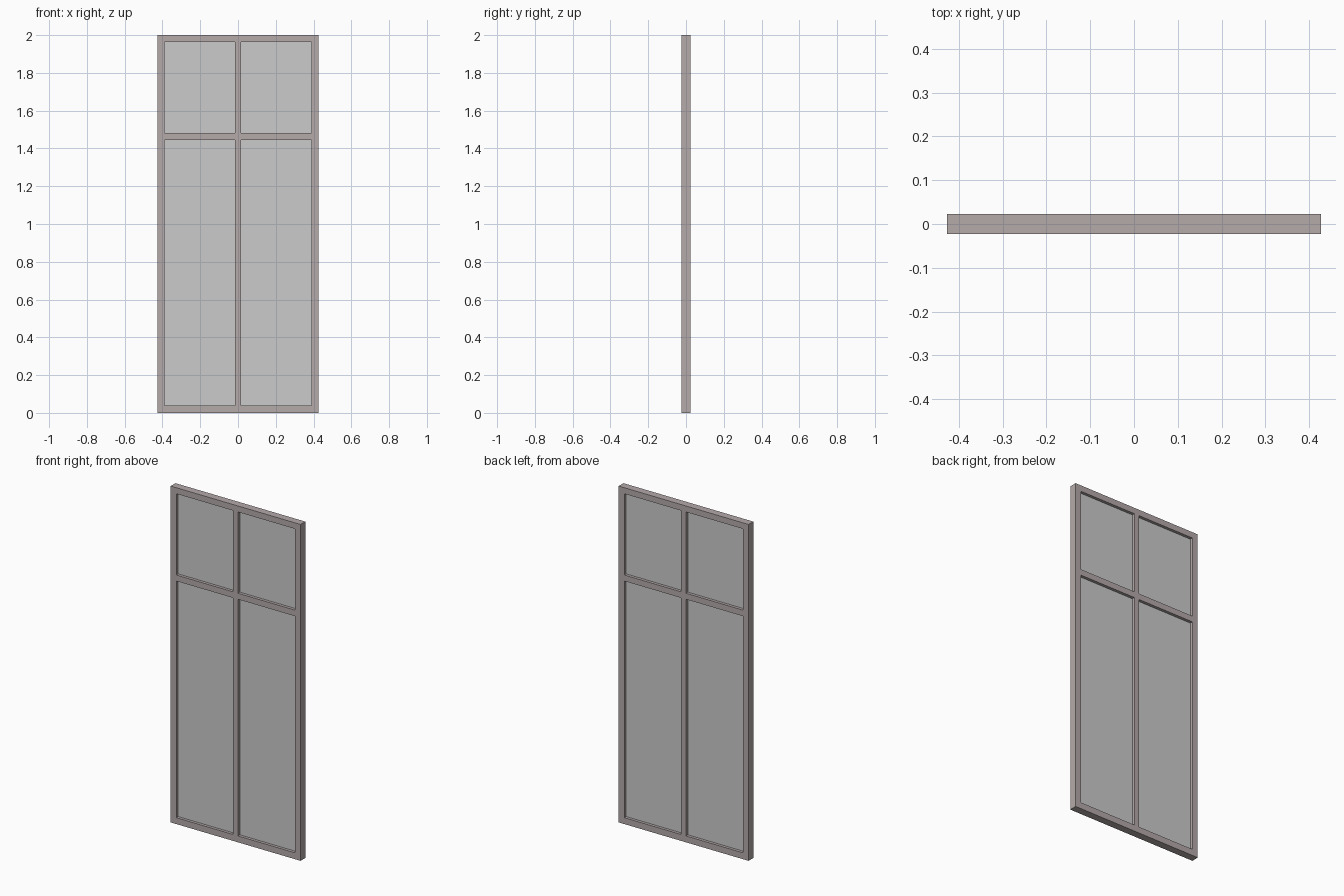
import bpy, bmesh

if "Cube" in bpy.data.objects:
    bpy.data.objects.remove(bpy.data.objects["Cube"])

W, H, D = 0.427, 2.0, 0.0225   # half width, height, half depth
XS = [-W, -0.39, -0.016, 0.016, 0.39, W]
ZS = [0.0, 0.038, 1.445, 1.481, 1.964, H]
GLASS = 0.005                  # half thickness of the panes


def finish(bm, name, color=None):
    bmesh.ops.recalc_face_normals(bm, faces=bm.faces)
    me = bpy.data.meshes.new(name)
    bm.to_mesh(me)
    bm.free()
    ob = bpy.data.objects.new(name, me)
    bpy.context.collection.objects.link(ob)
    if color:
        mat = bpy.data.materials.new(name + "_paint")
        mat.diffuse_color = color
        mat.use_nodes = True
        mat.node_tree.nodes["Principled BSDF"].inputs["Base Color"].default_value = mat.diffuse_color
        me.materials.append(mat)
    return ob


def is_opening(i, j):
    return i in (1, 3) and j in (1, 3)


# Frame: one sheet with four openings, extruded to depth
bm = bmesh.new()
grid = [[bm.verts.new((x, -D, z)) for z in ZS] for x in XS]
for i in range(5):
    for j in range(5):
        if not is_opening(i, j):
            bm.faces.new((grid[i][j], grid[i + 1][j], grid[i + 1][j + 1], grid[i][j + 1]))
ext = bmesh.ops.extrude_face_region(bm, geom=bm.faces[:], use_keep_orig=True)
moved = [g for g in ext["geom"] if isinstance(g, bmesh.types.BMVert)]
bmesh.ops.translate(bm, verts=moved, vec=(0, 2 * D, 0))
finish(bm, "window_frame", (0.46, 0.40, 0.40, 1))

# Glass panes, recessed on both sides
for i, side in ((1, "left"), (3, "right")):
    for j, level in ((1, "lower"), (3, "upper")):
        bm = bmesh.new()
        bmesh.ops.create_cube(bm, size=1)
        for v in bm.verts:
            v.co = (XS[i + (v.co.x > 0)], GLASS if v.co.y > 0 else -GLASS,
                    ZS[j + (v.co.z > 0)])
        finish(bm, f"{level}_{side}_pane")
